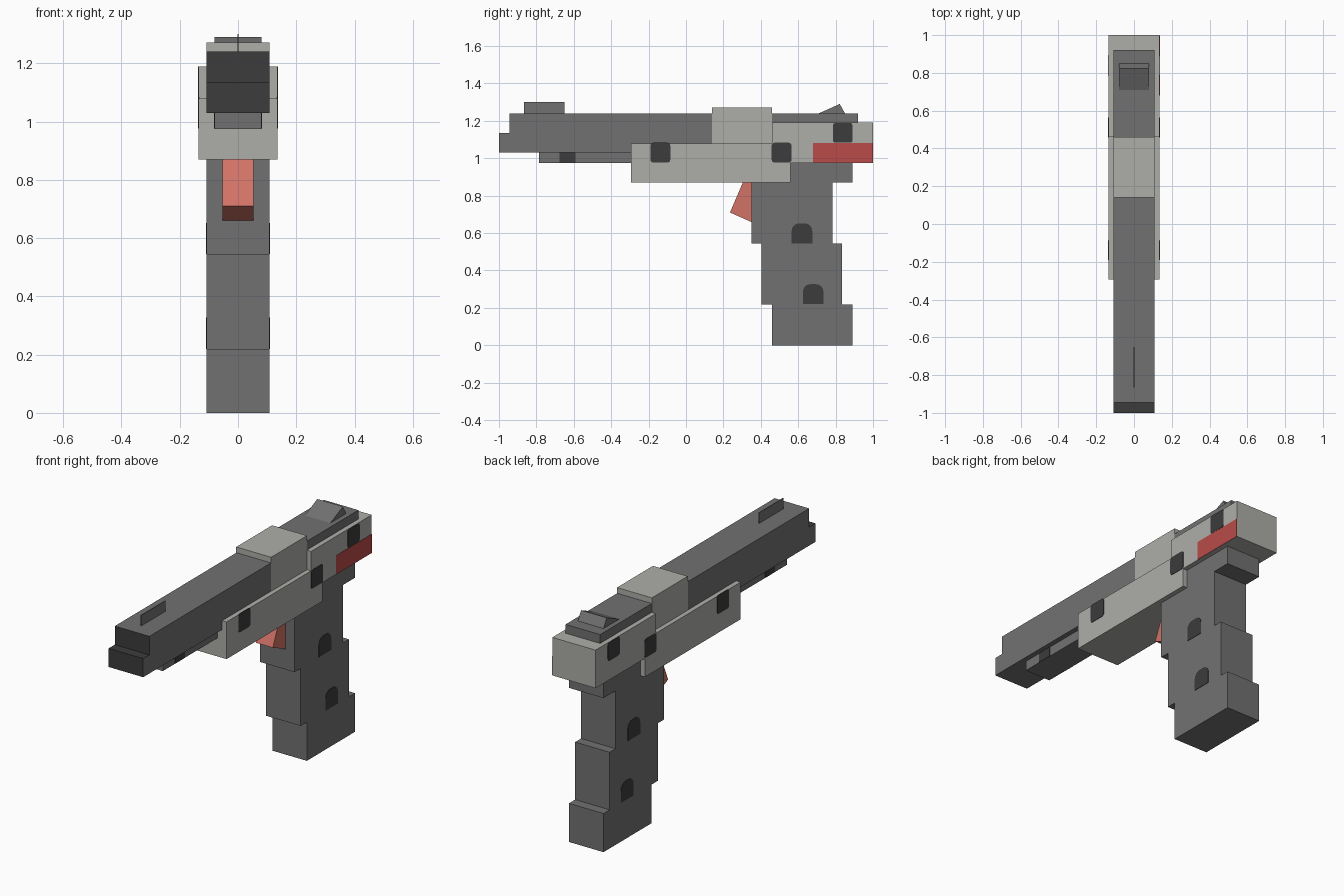
import bpy, bmesh, math

cube = bpy.data.objects.get("Cube")
if cube:
    bpy.data.objects.remove(cube)


def material(name, srgb):
    m = bpy.data.materials.new(name)
    col = [(c / 255) ** 2.2 for c in srgb] + [1]
    m.use_nodes = True
    m.node_tree.nodes["Principled BSDF"].inputs["Base Color"].default_value = col
    m.diffuse_color = col
    return m


GREY = material("mid grey", (113, 113, 113))
LIGHT = material("light warm grey", (172, 173, 167))
DARK = material("dark grey", (62, 62, 62))
RED = material("red", (184, 77, 75))
CORAL = material("coral", (208, 114, 102))


def prism(name, outline, x0, x1, mat):
    """Extrude a (y, z) outline from x0 to x1."""
    bm = bmesh.new()
    face = bm.faces.new([bm.verts.new((x0, y, z)) for y, z in outline])
    new = bmesh.ops.extrude_face_region(bm, geom=[face])["geom"]
    verts = [v for v in new if isinstance(v, bmesh.types.BMVert)]
    bmesh.ops.translate(bm, verts=verts, vec=(x1 - x0, 0, 0))
    bmesh.ops.recalc_face_normals(bm, faces=bm.faces)
    mesh = bpy.data.meshes.new(name)
    bm.to_mesh(mesh)
    bm.free()
    mesh.materials.append(mat)
    obj = bpy.data.objects.new(name, mesh)
    bpy.context.collection.objects.link(obj)
    return obj


def rect(y0, y1, z0, z1):
    return [(y0, z0), (y1, z0), (y1, z1), (y0, z1)]


def rounded(y0, y1, z0, z1, top, bottom):
    """Rectangle with separate top and bottom corner radii."""
    pts = []
    corners = [(y1, z0, bottom, -90), (y1, z1, top, 0),
               (y0, z1, top, 90), (y0, z0, bottom, 180)]
    for y, z, r, start in corners:
        if not r:
            pts.append((y, z))
            continue
        cy = y - r if y == y1 else y + r
        cz = z - r if z == z1 else z + r
        for i in range(5):
            a = math.radians(start + i * 22.5)
            pts.append((cy + r * math.cos(a), cz + r * math.sin(a)))
    return pts


def side_plates(name, outline, half, mat):
    """Thin plates on both flanks."""
    for side, s in (("left", 1), ("right", -1)):
        prism(f"{side}_{name}", outline, s * (half - 0.002), s * (half + 0.002), mat)


BODY, FRAME, RAIL = 0.108, 0.135, 0.08

# Slide with a stepped dark muzzle
slide = prism("slide", [(-1, 1.03), (0.92, 1.03), (0.92, 1.24), (-0.945, 1.24),
                        (-0.945, 1.135), (-1, 1.135)], -BODY, BODY, GREY)
slide.data.materials.append(DARK)
for p in slide.data.polygons:
    step = p.normal.z > 0.5 and p.center.z < 1.2
    if p.normal.y < -0.5 or step:
        p.material_index = 1

# Slide cover and sights
prism("slide_cover", rect(0.14, 0.46, 1.05, 1.272), -BODY - 0.001, BODY + 0.001, LIGHT)
prism("front_sight", rect(-0.865, -0.65, 1.235, 1.3), -0.002, 0.002, GREY)
prism("rear_sight", [(0.71, 1.24), (0.85, 1.24), (0.822, 1.29)], -RAIL, RAIL, GREY)

# Lower rail and frame
prism("under_rail", rect(-0.785, -0.28, 0.975, 1.035), -RAIL, RAIL, GREY)
side_plates("rail_notch", rect(-0.675, -0.59, 0.976, 1.03), RAIL, DARK)
prism("frame", [(-0.295, 0.87), (0.56, 0.87), (0.56, 0.975), (1, 0.975), (1, 1.19),
                (0.46, 1.19), (0.46, 1.08), (-0.295, 1.08)], -FRAME, FRAME, LIGHT)

# Stepped grip with rear tang
prism("grip", [(0.46, 0), (0.89, 0), (0.89, 0.218), (0.835, 0.218), (0.835, 0.543),
               (0.782, 0.543), (0.782, 0.87), (0.89, 0.87), (0.89, 0.98), (0.35, 0.98),
               (0.35, 0.543), (0.405, 0.543), (0.405, 0.218), (0.46, 0.218)],
      -BODY, BODY, GREY)

# Trigger
prism("trigger", [(0.235, 0.71), (0.348, 0.66), (0.36, 0.66), (0.36, 0.88), (0.308, 0.88)],
      -0.053, 0.053, CORAL)

# Dark inset marks on frame and grip
for name, y, z in (("front_pin", -0.19, 0.977), ("middle_pin", 0.458, 0.977),
                   ("rear_pin", 0.785, 1.083)):
    side_plates(name, rounded(y, y + 0.106, z, z + 0.106, 0.015, 0.015), FRAME, DARK)
for name, y, z in (("upper_grip_mark", 0.565, 0.545), ("lower_grip_mark", 0.625, 0.22)):
    side_plates(name, rounded(y, y + 0.11, z, z + 0.107, 0.04, 0), BODY, DARK)

# Red stripe on the left flank only
prism("red_stripe", rect(0.68, 0.999, 0.976, 1.082), FRAME - 0.002, FRAME + 0.002, RED)
